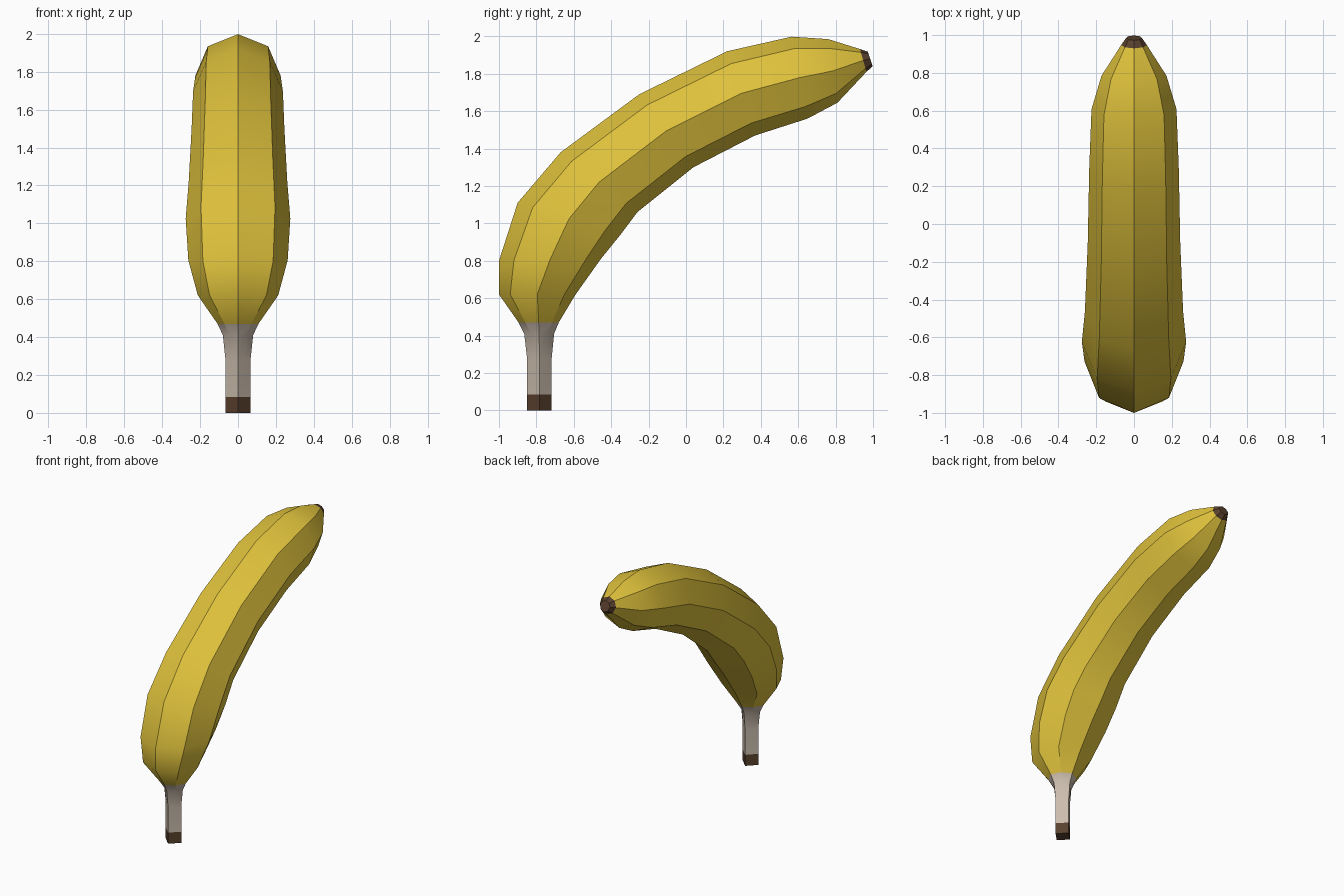
import bpy, bmesh, math

if "Cube" in bpy.data.objects:
    bpy.data.objects.remove(bpy.data.objects["Cube"])


def material(name, rgb):
    m = bpy.data.materials.new(name)
    m.diffuse_color = (*rgb, 1)
    m.use_nodes = True
    m.node_tree.nodes["Principled BSDF"].inputs["Base Color"].default_value = m.diffuse_color
    return m


YELLOW, GREY, BROWN = 0, 1, 2

# Rings from stem base to tip:
# (outer y, outer z), (inner y, inner z), half width, diagonal factor, colour of next band
# Diagonal factor 0.5 gives a square section, 0.707 a regular octagon
OCT = math.sqrt(0.5)
rings = [
    # stem
    ((-0.85, 0.0), (-0.718, 0.0), 0.066, 0.5, BROWN),
    ((-0.85, 0.085), (-0.718, 0.085), 0.066, 0.5, GREY),
    ((-0.85, 0.28), (-0.718, 0.28), 0.066, 0.5, GREY),
    ((-0.865, 0.41), (-0.705, 0.41), 0.08, 0.55, GREY),
    ((-0.895, 0.47), (-0.68, 0.47), 0.108, 0.66, YELLOW),
    # body
    ((-1.0, 0.62), (-0.59, 0.62), 0.212, OCT, YELLOW),
    ((-1.0, 0.80), (-0.455, 0.81), 0.262, OCT, YELLOW),
    ((-0.90, 1.11), (-0.35, 0.94), 0.276, OCT, YELLOW),
    ((-0.67, 1.38), (-0.26, 1.06), 0.26, OCT, YELLOW),
    ((-0.25, 1.69), (0.04, 1.30), 0.245, OCT, YELLOW),
    ((0.22, 1.92), (0.37, 1.47), 0.237, OCT, YELLOW),
    ((0.565, 1.998), (0.65, 1.56), 0.225, OCT, YELLOW),
    ((0.76, 1.985), (0.81, 1.645), 0.172, OCT, YELLOW),
    # dark tip
    ((0.93, 1.932), (0.965, 1.81), 0.068, OCT, BROWN),
    ((0.972, 1.918), (0.998, 1.84), 0.042, OCT, BROWN),
]

bm = bmesh.new()
loops = []
for (oy, oz), (iy, iz), w, diag, col in rings:
    cy, cz, uy, uz = (oy + iy) / 2, (oz + iz) / 2, (oy - iy) / 2, (oz - iz) / 2
    loop = []
    for k in range(8):
        a = k * math.pi / 4
        s, c = math.sin(a), math.cos(a)
        if k % 2:
            s, c = math.copysign(diag, s), math.copysign(diag, c)
        loop.append(bm.verts.new((w * s, cy + uy * c, cz + uz * c)))
    loops.append(loop)

# bands between rings, smooth along the length
for i in range(len(loops) - 1):
    a, b = loops[i], loops[i + 1]
    for k in range(8):
        n = (k + 1) % 8
        f = bm.faces.new((a[k], a[n], b[n], b[k]))
        f.material_index = rings[i][4]
        f.smooth = True

# end caps
for loop in (loops[0], loops[-1]):
    f = bm.faces.new(loop)
    f.material_index = BROWN
bmesh.ops.recalc_face_normals(bm, faces=bm.faces)

# sharp lengthwise ridges (only the four corners on the square stem)
for i in range(len(loops) - 1):
    for k in range(8):
        if i >= 3 or k % 2 == 0:
            bm.edges.get((loops[i][k], loops[i + 1][k])).smooth = False
# sharp rims at both ends and around the dark tip
for loop in (loops[0], loops[-2], loops[-1]):
    for k in range(8):
        bm.edges.get((loop[k], loop[(k + 1) % 8])).smooth = False

mesh = bpy.data.meshes.new("banana")
bm.to_mesh(mesh)
bm.free()
for m in (material("yellow peel", (0.74, 0.54, 0.045)),
          material("grey stem", (0.60, 0.51, 0.42)),
          material("dark brown", (0.10, 0.052, 0.027))):
    mesh.materials.append(m)
bpy.context.collection.objects.link(bpy.data.objects.new("banana", mesh))
